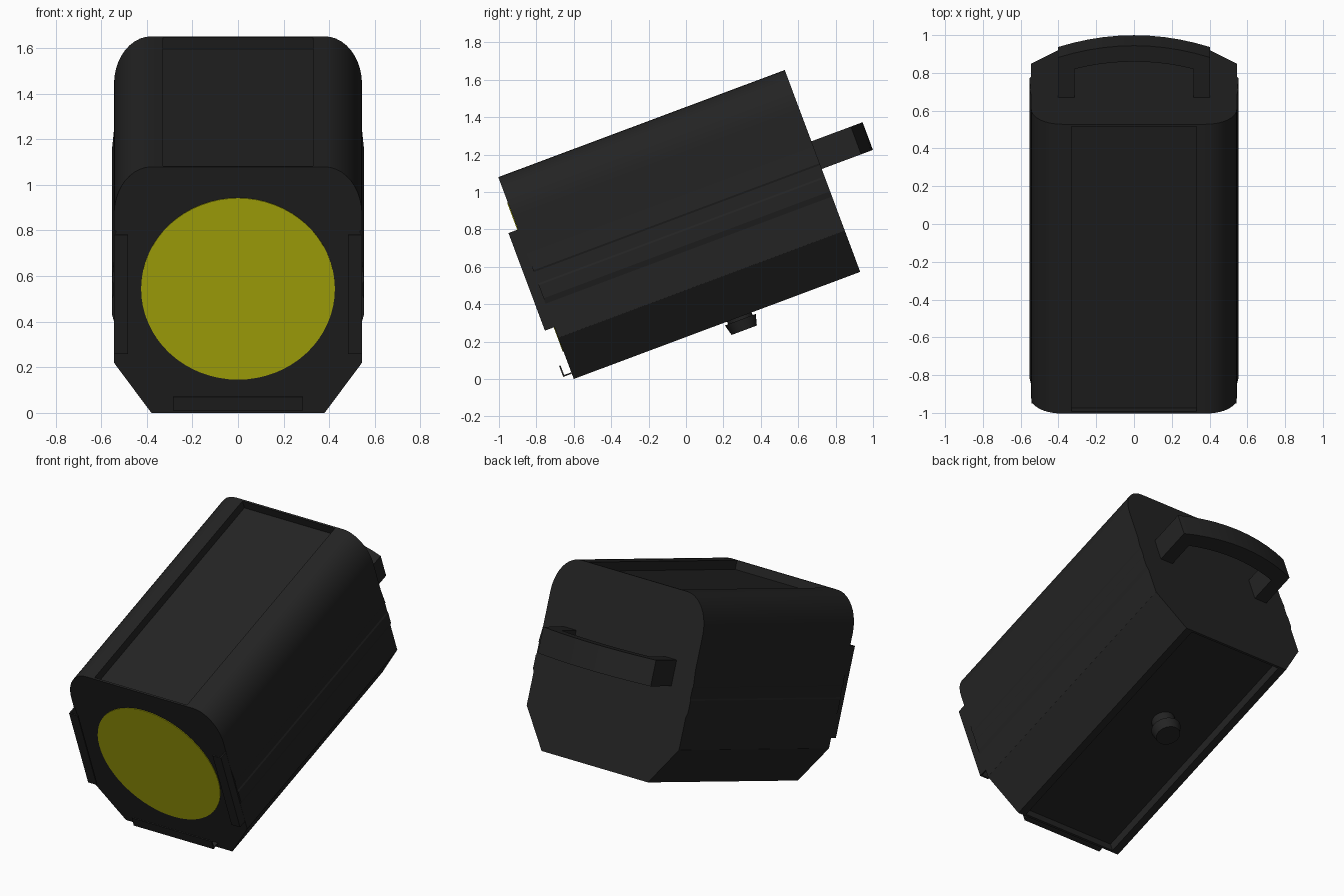
import bpy, bmesh
from math import radians, sin, cos, pi
from mathutils import Matrix

if "Cube" in bpy.data.objects:
    bpy.data.objects.remove(bpy.data.objects["Cube"])

# Local frame: x across, y along the housing, z up; the whole lamp is tilted back
TILT = Matrix.Translation((0, -0.6, 0)) @ Matrix.Rotation(radians(20.5), 4, 'X')
L, H, W = 1.635, 1.152, 0.544


def material(name, rgb):
    m = bpy.data.materials.new(name)
    m.diffuse_color = (*rgb, 1)
    m.use_nodes = True
    m.node_tree.nodes["Principled BSDF"].inputs["Base Color"].default_value = m.diffuse_color
    return m


BLACK = material("black_paint", (0.017, 0.017, 0.017))
YELLOW = material("yellow_lens", (0.5, 0.5, 0.004))


def prism(name, pts, place, lo, hi, mat=BLACK):
    """Extrude a 2D outline from lo to hi; place(u, v, t) gives local coordinates."""
    bm = bmesh.new()
    ends = [[bm.verts.new(place(u, v, t)) for u, v in pts] for t in (lo, hi)]
    n = len(pts)
    bm.faces.new(ends[0])
    bm.faces.new(ends[1])
    for i in range(n):
        j = (i + 1) % n
        bm.faces.new((ends[0][i], ends[0][j], ends[1][j], ends[1][i]))
    bmesh.ops.recalc_face_normals(bm, faces=bm.faces)
    me = bpy.data.meshes.new(name)
    bm.to_mesh(me)
    bm.free()
    ob = bpy.data.objects.new(name, me)
    ob.matrix_world = TILT
    bpy.context.collection.objects.link(ob)
    me.materials.append(mat)
    return ob


def along(u, v, t): return (u, t, v)     # outline in x-z, extruded along the housing
def upward(u, v, t): return (u, v, t)    # outline in x-y, extruded up
def across(u, v, t): return (t, u, v)    # outline in y-z, extruded sideways


def rect(u0, u1, v0, v1):
    return [(u0, v0), (u1, v0), (u1, v1), (u0, v1)]


def smooth(ob, angle=30):
    bpy.ops.object.select_all(action='DESELECT')
    ob.select_set(True)
    bpy.context.view_layer.objects.active = ob
    bpy.ops.object.shade_smooth_by_angle(angle=radians(angle))


# Housing: chamfered below, rounded above
half = [(0.38, 0), (W, 0.235)]
half += [(0.38 + (W - 0.38) * cos(k * pi / 20), H - 0.225 + 0.225 * sin(k * pi / 20))
         for k in range(11)]
housing = prism("housing", half + [(-x, z) for x, z in reversed(half)], along, 0, L)

# Shallow recesses in the top and bottom
for name, z0, z1 in (("top_recess_cutter", H - 0.055, H + 0.1),
                     ("bottom_recess_cutter", -0.1, 0.055)):
    cutter = prism(name, rect(-0.33, 0.33, z0, z1), along, 0.012, L - 0.012)
    cutter.hide_render = True
    cutter.hide_viewport = True
    cutter.display_type = 'WIRE'
    mod = housing.modifiers.new(name, 'BOOLEAN')
    mod.operation, mod.solver, mod.object = 'DIFFERENCE', 'EXACT', cutter
smooth(housing)

# Lens disc on the front
prism("lens", [(0.425 * cos(k * pi / 32), 0.582 + 0.425 * sin(k * pi / 32)) for k in range(64)],
      along, -0.004, 0.01, YELLOW)

for side, s in (("right", 1), ("left", -1)):
    # Side rail
    rail = [(0.53, 0.43), (W, 0.43), (0.553, 0.46), (0.553, 0.535), (0.549, 0.545),
            (0.549, 0.61), (0.553, 0.62), (W, 0.715), (0.53, 0.715)]
    prism(side + "_rail", [(s * x, z) for x, z in rail], along, 0, L)
    # Filter-frame clip with an inward lip
    clip = [(0.543, 0.01), (0.543, -0.054), (0.482, -0.054), (0.482, -0.046),
            (0.535, -0.046), (0.535, 0.01)]
    prism(side + "_frame_clip", [(s * x, y) for x, y in clip], upward, 0.296, 0.853)

# Lower filter-frame clip
prism("lower_frame_clip", [(0.01, 0.03), (-0.049, 0.03), (-0.049, 0.093), (-0.041, 0.093),
                           (-0.041, 0.038), (0.01, 0.038)], across, -0.285, 0.285)

# Bowed handle on the back
N = 10
def bow(w, edge, mid):
    return [(w * (2 * k / N - 1), mid - (mid - edge) * (2 * k / N - 1) ** 2) for k in range(N + 1)]
outer = bow(0.403, 1.86, 1.927)
inner = bow(0.315, 1.795, 1.837)
handle = ([(-0.403, L - 0.01)] + outer + [(0.403, L - 0.01), (0.315, L - 0.01)]
          + inner[::-1] + [(-0.315, L - 0.01)])
smooth(prism("handle", handle, upward, 0.587, 0.745))

# Mounting knob underneath: neck and tapered head
for name, r0, r1, z0, z1 in (("knob_neck", 0.07, 0.07, -0.02, 0.06),
                             ("knob_head", 0.072, 0.088, -0.075, -0.015)):
    ring = [(cos(k * pi / 12), sin(k * pi / 12)) for k in range(24)]
    knob = prism(name, ring,
                 lambda u, v, t: (u * (r0 if t == z0 else r1),
                                  0.945 + v * (r0 if t == z0 else r1), t), z0, z1)
    smooth(knob)
